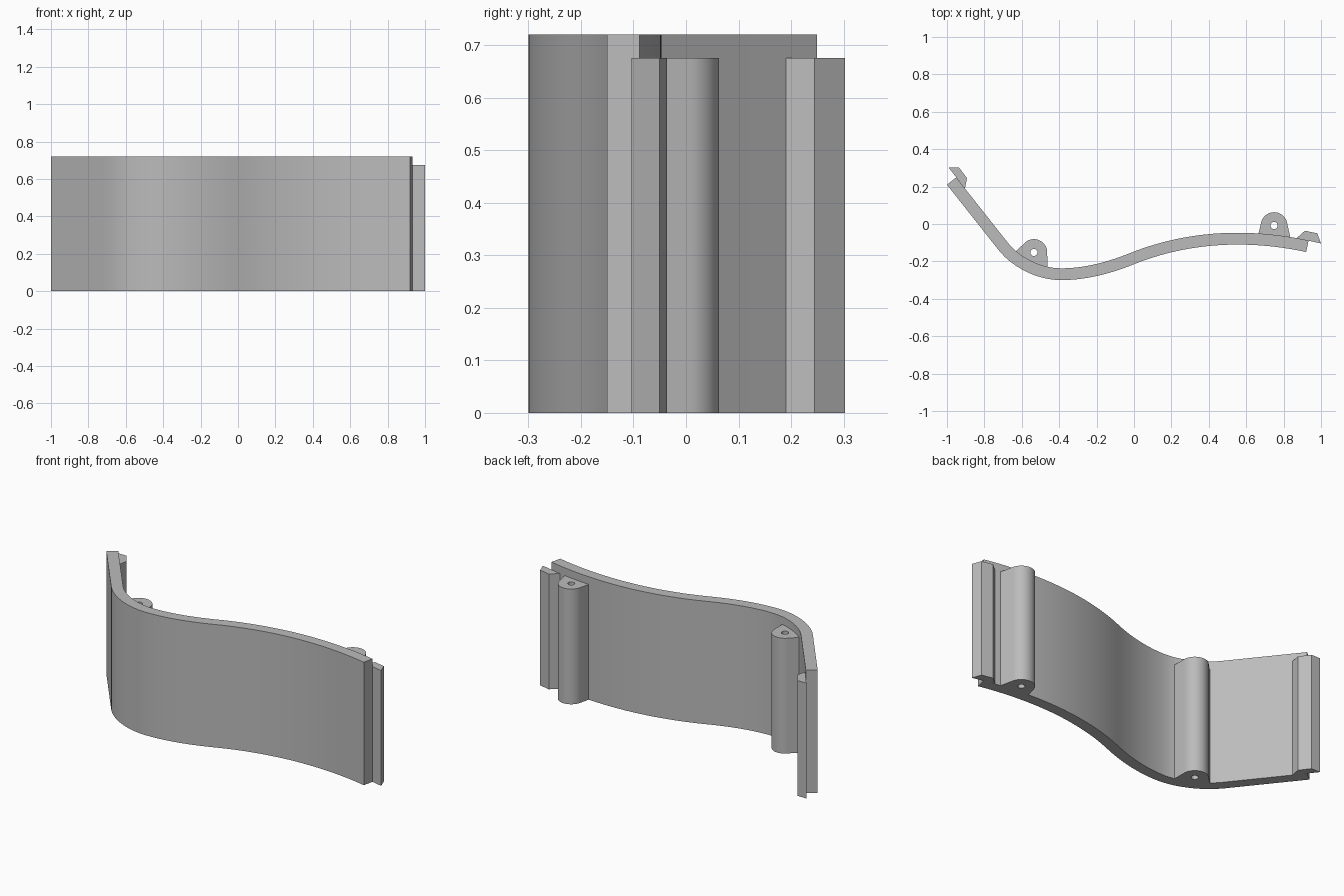
import bpy
import bmesh
from math import radians, cos, sin
from mathutils import Vector

cube = bpy.data.objects.get("Cube")
if cube:
    bpy.data.objects.remove(cube, do_unlink=True)

PANEL_H, FITTING_H, THICK = 0.72, 0.675, 0.063

grey = bpy.data.materials.new("plain grey")
grey.use_nodes = True
grey.diffuse_color = (0.5, 0.5, 0.5, 1)
grey.node_tree.nodes["Principled BSDF"].inputs["Base Color"].default_value = grey.diffuse_color


def extrude_outline(name, loops, height):
    """Fill closed 2D outlines (inner ones become holes) and extrude them up from the ground."""
    curve = bpy.data.curves.new(name, 'CURVE')
    curve.dimensions = '2D'
    curve.fill_mode = 'BOTH'
    curve.extrude = height / 2
    for loop in loops:
        spline = curve.splines.new('POLY')
        spline.points.add(len(loop) - 1)
        for point, p in zip(spline.points, loop):
            point.co = (p[0], p[1], 0, 1)
        spline.use_cyclic_u = True
    obj = bpy.data.objects.new(name, curve)
    bpy.context.collection.objects.link(obj)
    bpy.ops.object.select_all(action='DESELECT')
    obj.select_set(True)
    bpy.context.view_layer.objects.active = obj
    bpy.ops.object.convert(target='MESH')
    obj = bpy.context.object
    bm = bmesh.new()
    bm.from_mesh(obj.data)
    bmesh.ops.remove_doubles(bm, verts=bm.verts, dist=0.0001)
    bmesh.ops.translate(bm, verts=bm.verts, vec=(0, 0, height / 2))
    bmesh.ops.recalc_face_normals(bm, faces=bm.faces)
    bm.to_mesh(obj.data)
    bm.free()
    obj.data.materials.clear()
    obj.data.materials.append(grey)
    bpy.ops.object.shade_smooth_by_angle(angle=radians(25))
    return obj


def arc(cx, cy, r, start, end, steps):
    angles = [radians(start + (end - start) * i / steps) for i in range(steps + 1)]
    return [(cx + r * cos(a), cy + r * sin(a)) for a in angles]


# Wavy panel: front line given as position and heading, thickened towards the back
stations = [(-1, 0.21, -51.6), (-0.725, -0.138, -51.6), (-0.39, -0.30, 0),
            (0, -0.215, 22), (0.55, -0.11, 0), (0.92, -0.15, -12.5)]
front, back = [], []
for i, (a, b) in enumerate(zip(stations, stations[1:])):
    p, q = Vector(a[:2]), Vector(b[:2])
    reach = (q - p).length
    d0, d1 = (Vector((cos(radians(s[2])), sin(radians(s[2])))) * reach for s in (a, b))
    steps = 1 if i == 0 else 14
    last = i == len(stations) - 2
    for k in range(steps + last):
        t = k / steps
        pos = (p * (2*t**3 - 3*t**2 + 1) + d0 * (t**3 - 2*t**2 + t)
               + q * (3*t**2 - 2*t**3) + d1 * (t**3 - t**2))
        tan = ((p - q) * (6*t*t - 6*t) + d0 * (3*t*t - 4*t + 1) + d1 * (3*t*t - 2*t)).normalized()
        front.append(pos)
        back.append(pos + Vector((-tan.y, tan.x)) * THICK)
extrude_outline("wavy_panel", [front + back[::-1]], PANEL_H)

# Screw bosses: rounded tops with a through hole, feet sunk into the panel
bosses = {
    "right_screw_boss": ((-0.535, -0.152), 0, 135, [(-0.645, -0.16), (-0.6, -0.2), (-0.535, -0.24), (-0.463, -0.26)]),
    "left_screw_boss": ((0.749, -0.008), 14, 166, [(0.659, -0.08), (0.842, -0.1)]),
}
for name, (centre, start, end, foot) in bosses.items():
    outline = arc(*centre, 0.071, start, end, 20) + foot
    hole = arc(*centre, 0.019, 0, 345, 23)
    extrude_outline(name, [outline, hole], FITTING_H)

# End clips: chamfered strips lying on the back surface and overhanging each end
extrude_outline("right_end_clip", [[(-0.992, 0.303), (-0.936, 0.303), (-0.893, 0.245), (-0.904, 0.19)]], FITTING_H)
extrude_outline("left_end_clip", [[(0.87, -0.075), (0.914, -0.036), (0.98, -0.05), (1, -0.104)]], FITTING_H)
